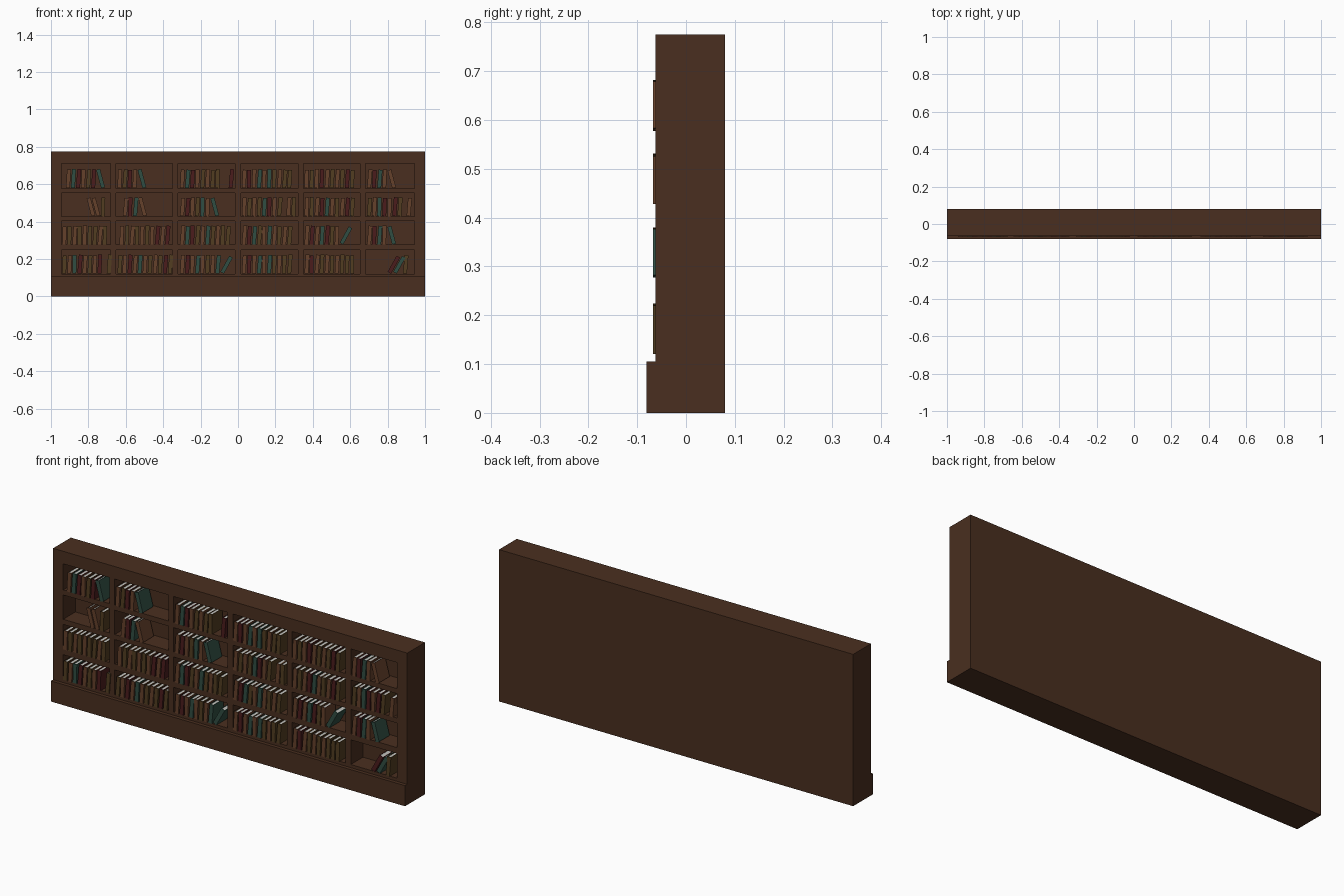
import bpy, bmesh, math, random
from mathutils import Matrix

if "Cube" in bpy.data.objects:
    bpy.data.objects.remove(bpy.data.objects["Cube"])

random.seed(4)


def material(name, rgb):
    m = bpy.data.materials.new(name)
    m.diffuse_color = (*rgb, 1)
    m.use_nodes = True
    m.node_tree.nodes["Principled BSDF"].inputs["Base Color"].default_value = m.diffuse_color
    return m


def add_object(name, mesh):
    ob = bpy.data.objects.new(name, mesh)
    bpy.context.collection.objects.link(ob)
    return ob


def finish(name, bm, mats):
    me = bpy.data.meshes.new(name)
    bmesh.ops.recalc_face_normals(bm, faces=bm.faces)
    bm.to_mesh(me)
    bm.free()
    for m in mats:
        me.materials.append(m)
    return me


def add_box(bm, lo, hi, mat=0):
    size = [b - a for a, b in zip(lo, hi)]
    mid = [(a + b) / 2 for a, b in zip(lo, hi)]
    res = bmesh.ops.create_cube(bm, size=1, matrix=Matrix.Translation(mid) @ Matrix.Diagonal((*size, 1)))
    for f in {f for v in res["verts"] for f in v.link_faces}:
        f.material_index = mat


wood = material("dark_wood", (0.068, 0.028, 0.014))
paper = material("paper", (0.55, 0.55, 0.52))
cover_colours = {
    "B": material("tan_cover", (0.13, 0.052, 0.024)),
    "O": material("olive_cover", (0.085, 0.047, 0.015)),
    "R": material("red_cover", (0.07, 0.012, 0.012)),
    "G": material("green_cover", (0.03, 0.075, 0.055)),
}

FRONT, BACK, NICHE_BACK = -0.063, 0.08, 0.035
PLINTH_TOP, TOP = 0.105, 0.775

# compartment edges: alternating frame / opening
xs = [-1, -.943, -.681, -.652, -.349, -.32, -.015, .015, .32, .349, .652, .681, .943, 1]
zs = [PLINTH_TOP, .121, .247, .277, .402, .428, .552, .578, .711, TOP]

# case: gridded front with pushed-in compartments, wrapped by the sides and back
bm = bmesh.new()
grid = [[bm.verts.new((x, FRONT, z)) for x in xs] for z in zs]
niches = []
for j in range(len(zs) - 1):
    for i in range(len(xs) - 1):
        f = bm.faces.new((grid[j][i], grid[j][i + 1], grid[j + 1][i + 1], grid[j + 1][i]))
        if i % 2 and j % 2:
            niches.append(f)
border = [e for e in bm.edges if e.is_boundary]
pushed = bmesh.ops.extrude_discrete_faces(bm, faces=niches)["faces"]
bmesh.ops.translate(bm, verts=list({v for f in pushed for v in f.verts}), vec=(0, NICHE_BACK - FRONT, 0))
rim = bmesh.ops.extrude_edge_only(bm, edges=border)["geom"]
bmesh.ops.translate(bm, verts=[g for g in rim if isinstance(g, bmesh.types.BMVert)], vec=(0, BACK - FRONT, 0))
rim_edges = [g for g in rim if isinstance(g, bmesh.types.BMEdge) and g.is_boundary]
bmesh.ops.contextual_create(bm, geom=rim_edges)
add_object("bookcase_body", finish("bookcase_body", bm, [wood]))

# plinth
bm = bmesh.new()
add_box(bm, (-1, -.081, 0), (1, BACK, PLINTH_TOP))
add_object("plinth", finish("plinth", bm, [wood]))

# book: spine, two boards and a page block, origin at a front bottom corner
W, D, H, T = 0.021, 0.085, 0.102, 0.003


def book_mesh(key, side):
    bm = bmesh.new()
    x0 = -W if side > 0 else 0
    profile = [(0, 0), (W, 0), (W, D), (W - T, D), (W - T, T), (T, T), (T, D), (0, D)]
    face = bm.faces.new([bm.verts.new((x0 + x, y, 0)) for x, y in profile])
    up = bmesh.ops.extrude_face_region(bm, geom=[face])["geom"]
    bmesh.ops.translate(bm, verts=[g for g in up if isinstance(g, bmesh.types.BMVert)], vec=(0, 0, H))
    if not face.is_valid or len(bm.faces) < 10:
        bm.faces.new([v for v in bm.verts if v.co.z == 0])
    add_box(bm, (x0 + T, T, T), (x0 + W - T, D - T, H - T), 1)
    return finish("book_" + key, bm, [cover_colours[key], paper])


books = {(k, s): book_mesh(k, s) for k in cover_colours for s in (-1, 1)}

# shelf contents, bottom row first: start x, then colours;
# "<" / ">" = next book slumps left / right, space = gap
rows = [
    [(-.94, "OBGRBOBR O"), (-.645, "OBRBGBOBORO"), (-.31, "BRBGBOBG>G"),
     (.02, "BRBGBGOBOO"), (.355, "BRBOBOBOOO"), (.80, ">R>G O")],
    [(-.94, "BOBOBOOBO"), (-.633, "BOBOBOBRBR"), (-.31, "BGROBGOBOO"),
     (.02, "BRGOBGBOBO"), (.355, "BRBGROB>G"), (.69, "BRGB<G")],
    [(-.81, "<B<B O"), (-.615, "BRG<B"), (-.31, "BRBOGB<G"),
     (.02, "BOBOGRBO BO"), (.355, "BOBRGBOBRO"), (.69, "OBGRBRO B")],
    [(-.92, "BGRBOR<G"), (-.645, "BORB<G"), (-.31, "BGRBOBOO  R"),
     (.02, "BRBGBGOBOO"), (.355, "BOBRBOBORO"), (.69, "BRGB<B")],
]
for z, row in zip(zs[1::2], rows):
    for x, shelf in row:
        slump = ""
        for c in shelf:
            if c in "<>":
                slump = c
                continue
            if c == " ":
                x += 0.022
                continue
            deg = {"<": -15, ">": 29, "": random.uniform(1, 5)}[slump]
            a = math.radians(deg)
            side = 1 if deg > 0 else -1
            # rest the lower bottom corner on the shelf
            px = x + W * math.cos(a) if side > 0 else x - H * math.sin(a)
            ob = add_object("book", books[c, side])
            ob.location = (px, -.068, z)
            ob.rotation_euler = (0, a, 0)
            ob.scale.z = random.uniform(.95, 1)
            x += 0.027 if slump != ">" else 0.03
            slump = ""
